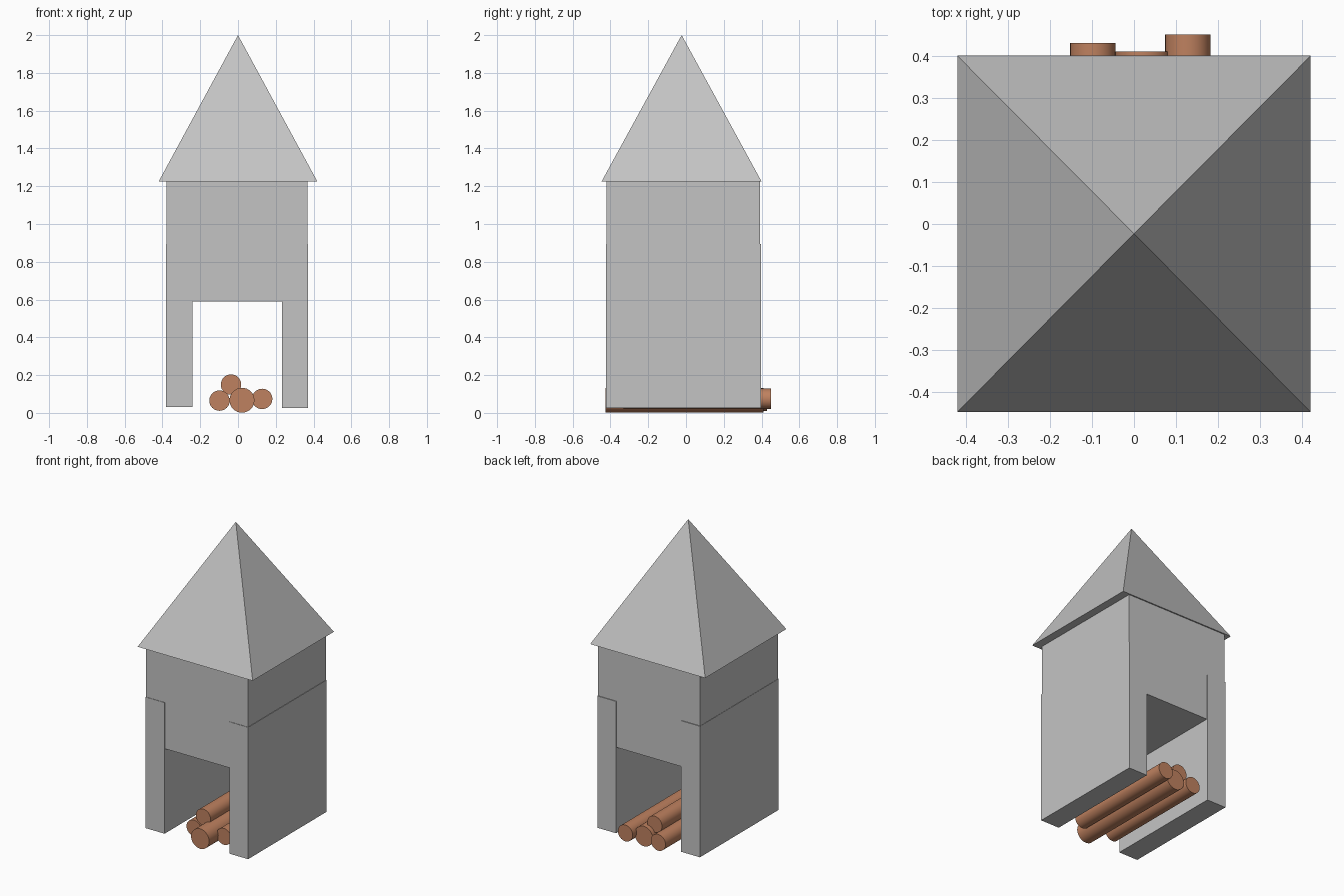
import bpy
import bmesh
from math import pi
from mathutils import Matrix, Vector

if "Cube" in bpy.data.objects:
    bpy.data.objects.remove(bpy.data.objects["Cube"], do_unlink=True)


def material(name, colour):
    mat = bpy.data.materials.new(name)
    mat.use_nodes = True
    mat.diffuse_color = (*colour, 1)
    mat.node_tree.nodes["Principled BSDF"].inputs["Base Color"].default_value = (*colour, 1)
    return mat


stone = material("stone grey", (0.55, 0.55, 0.55))
wood = material("wood brown", (0.52, 0.22, 0.115))


def finish(name, bm, mat):
    bmesh.ops.recalc_face_normals(bm, faces=bm.faces)
    mesh = bpy.data.meshes.new(name)
    bm.to_mesh(mesh)
    bm.free()
    mesh.materials.append(mat)
    obj = bpy.data.objects.new(name, mesh)
    bpy.context.collection.objects.link(obj)
    return obj


def box(name, low, high):
    low, high = Vector(low), Vector(high)
    bm = bmesh.new()
    bmesh.ops.create_cube(bm, size=1)
    bmesh.ops.scale(bm, vec=high - low, verts=bm.verts)
    bmesh.ops.translate(bm, vec=(low + high) / 2, verts=bm.verts)
    return finish(name, bm, stone)


def log(name, x, z, radius, front, back):
    bm = bmesh.new()
    place = Matrix.Translation((x, (front + back) / 2, z)) @ Matrix.Rotation(pi / 2, 4, "X")
    bmesh.ops.create_cone(bm, cap_ends=True, segments=32, radius1=radius, radius2=radius,
                          depth=back - front, matrix=place)
    obj = finish(name, bm, wood)
    bpy.ops.object.select_all(action="DESELECT")
    obj.select_set(True)
    bpy.context.view_layer.objects.active = obj
    bpy.ops.object.shade_smooth_by_angle()


# Upper block and the two side walls standing slightly proud of it
box("upper_block", (-0.378, -0.42, 0.59), (0.367, 0.392, 1.225))
box("right_wall", (-0.38, -0.423, 0.03), (-0.24, 0.397, 0.895))
box("left_wall", (0.233, -0.423, 0.025), (0.37, 0.397, 0.895))

# Pyramid roof
bm = bmesh.new()
base = [bm.verts.new((x, y, 1.225))
        for x, y in ((-0.42, -0.447), (0.42, -0.447), (0.42, 0.4), (-0.42, 0.4))]
apex = bm.verts.new((0, -0.023, 2))
bm.faces.new(base)
for i in range(4):
    bm.faces.new((base[i], base[(i + 1) % 4], apex))
finish("roof", bm, stone)

# Pile of logs lying through the opening
log("right_log", -0.098, 0.065, 0.054, -0.32, 0.43)
log("middle_log", 0.021, 0.067, 0.066, -0.425, 0.41)
log("left_log", 0.128, 0.074, 0.054, -0.33, 0.45)
log("top_log", -0.037, 0.15, 0.054, -0.31, 0.38)
